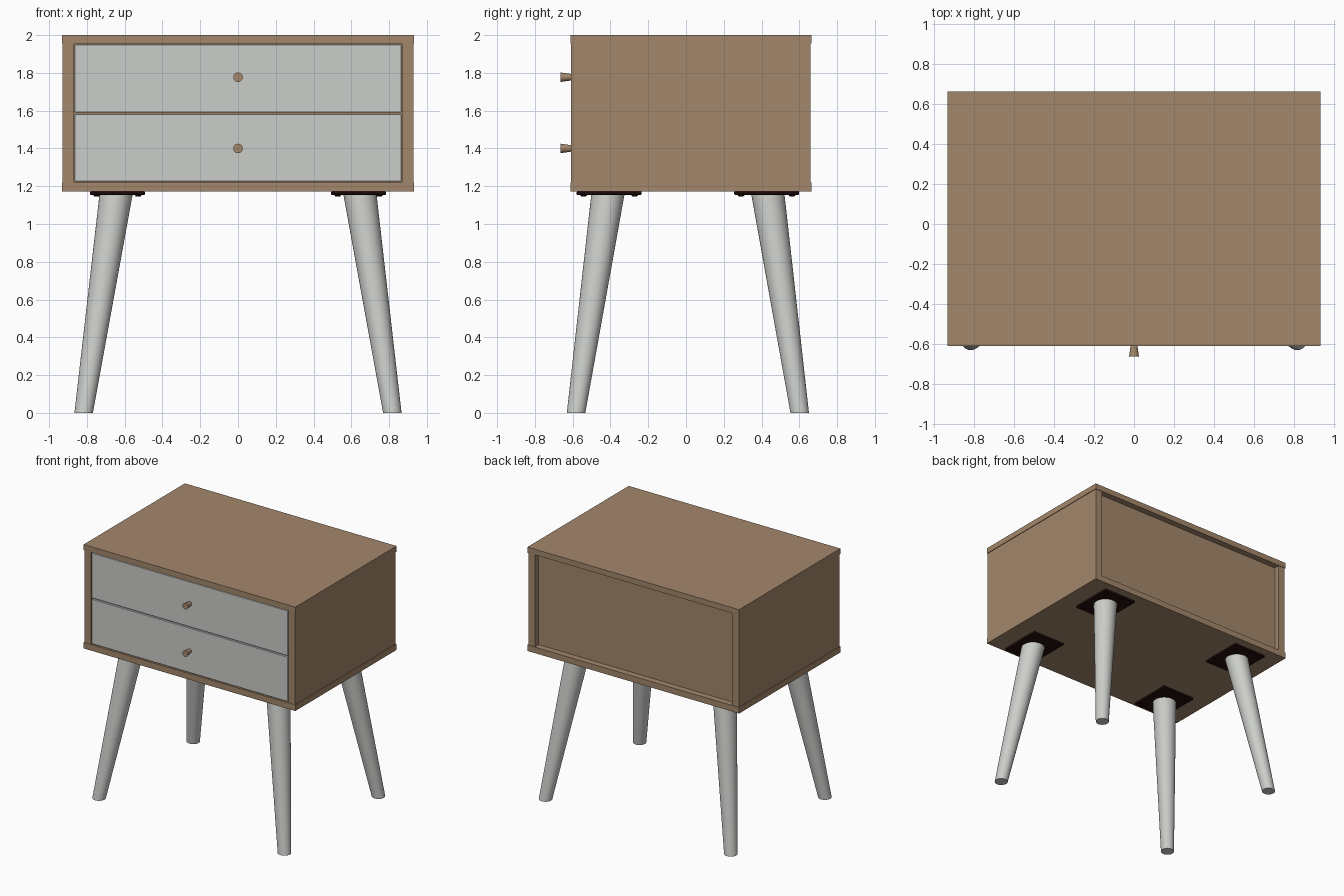
import bpy, bmesh, math
from mathutils import Matrix

if "Cube" in bpy.data.objects:
    bpy.data.objects.remove(bpy.data.objects["Cube"])


def material(name, rgb):
    m = bpy.data.materials.new(name)
    m.diffuse_color = (*rgb, 1)
    m.use_nodes = True
    m.node_tree.nodes["Principled BSDF"].inputs["Base Color"].default_value = m.diffuse_color
    return m


WOOD = material("warm wood", (0.37, 0.245, 0.148))
GREY = material("pale grey paint", (0.60, 0.615, 0.59))
DARK = material("dark metal", (0.018, 0.004, 0.004))


def finish(name, bm, mat, smooth=False):
    bmesh.ops.recalc_face_normals(bm, faces=bm.faces)
    me = bpy.data.meshes.new(name)
    bm.to_mesh(me)
    bm.free()
    me.materials.append(mat)
    ob = bpy.data.objects.new(name, me)
    bpy.context.collection.objects.link(ob)
    if smooth:
        bpy.ops.object.select_all(action='DESELECT')
        ob.select_set(True)
        bpy.context.view_layer.objects.active = ob
        bpy.ops.object.shade_smooth_by_angle(angle=math.radians(40))
    return ob


def box(name, x, y, z, mat, bevel=0):
    """Box given by (min, max) ranges on each axis."""
    bm = bmesh.new()
    bmesh.ops.create_cube(bm, size=1)
    for v in bm.verts:
        for i, r in enumerate((x, y, z)):
            v.co[i] = r[0] if v.co[i] < 0 else r[1]
    ob = finish(name, bm, mat)
    if bevel:
        mod = ob.modifiers.new("soft edge", 'BEVEL')
        mod.width = bevel
        mod.segments = 1
    return ob


def tube(name, p0, r0, p1, r1, axis, mat, n=32):
    """Capped taper between two circles that stay square to one axis, so it may lean."""
    bm = bmesh.new()
    rings = []
    for p, r in ((p0, r0), (p1, r1)):
        ring = []
        for i in range(n):
            a = 2 * math.pi * i / n
            c, s = r * math.cos(a), r * math.sin(a)
            off = (c, s, 0) if axis == 'Z' else (c, 0, s)
            ring.append(bm.verts.new([p[k] + off[k] for k in range(3)]))
        rings.append(ring)
        bm.faces.new(ring)
    for i in range(n):
        j = (i + 1) % n
        bm.faces.new((rings[0][i], rings[0][j], rings[1][j], rings[1][i]))
    return finish(name, bm, mat, True)


FRONT, BACK = -0.611, 0.664

# Cabinet shell
box("top_board", (-0.933, 0.933), (FRONT, BACK), (1.955, 2.0), WOOD)
box("bottom_board", (-0.933, 0.933), (FRONT, BACK), (1.172, 1.22), WOOD)
for side, s in (("left", -1), ("right", 1)):
    xs = sorted((s * 0.869, s * 0.928))
    box(side + "_side_panel", xs, (FRONT + 0.003, BACK - 0.004), (1.22, 1.955), WOOD)
box("back_panel", (-0.869, 0.869), (BACK - 0.075, BACK - 0.05), (1.22, 1.955), WOOD)

# Drawers with knobs flaring outwards
for name, z0, z1, knob in (("lower", 1.225, 1.583, 1.40), ("upper", 1.590, 1.951, 1.777)):
    box(name + "_drawer_front", (-0.865, 0.865), (FRONT + 0.004, FRONT + 0.05), (z0, z1), GREY, 0.003)
    tube(name + "_drawer_knob", (0, FRONT + 0.01, knob), 0.016,
         (0, -0.664, knob), 0.025, 'Y', WOOD)

# Splayed legs, mounting plates and screws
for side, sx in (("left", -1), ("right", 1)):
    for end, sy in (("front", -1), ("back", 1)):
        tag = end + "_" + side
        cy = 0.01
        tube(tag + "_leg", (sx * 0.817, cy + sy * 0.592, 0), 0.049,
             (sx * 0.645, cy + sy * 0.423, 1.16), 0.088, 'Z', GREY, 48)
        px, py = sx * 0.638, cy + sy * 0.417
        box(tag + "_leg_plate", (px - 0.145, px + 0.145), (py - 0.172, py + 0.172),
            (1.153, 1.174), DARK, 0.005)
        for ux in (-1, 1):
            for uy in (-1, 1):
                x, y = px + ux * 0.11, py + uy * 0.135
                tube(tag + "_plate_screw", (x, y, 1.155), 0.02, (x, y, 1.146), 0.013, 'Z', DARK, 12)
